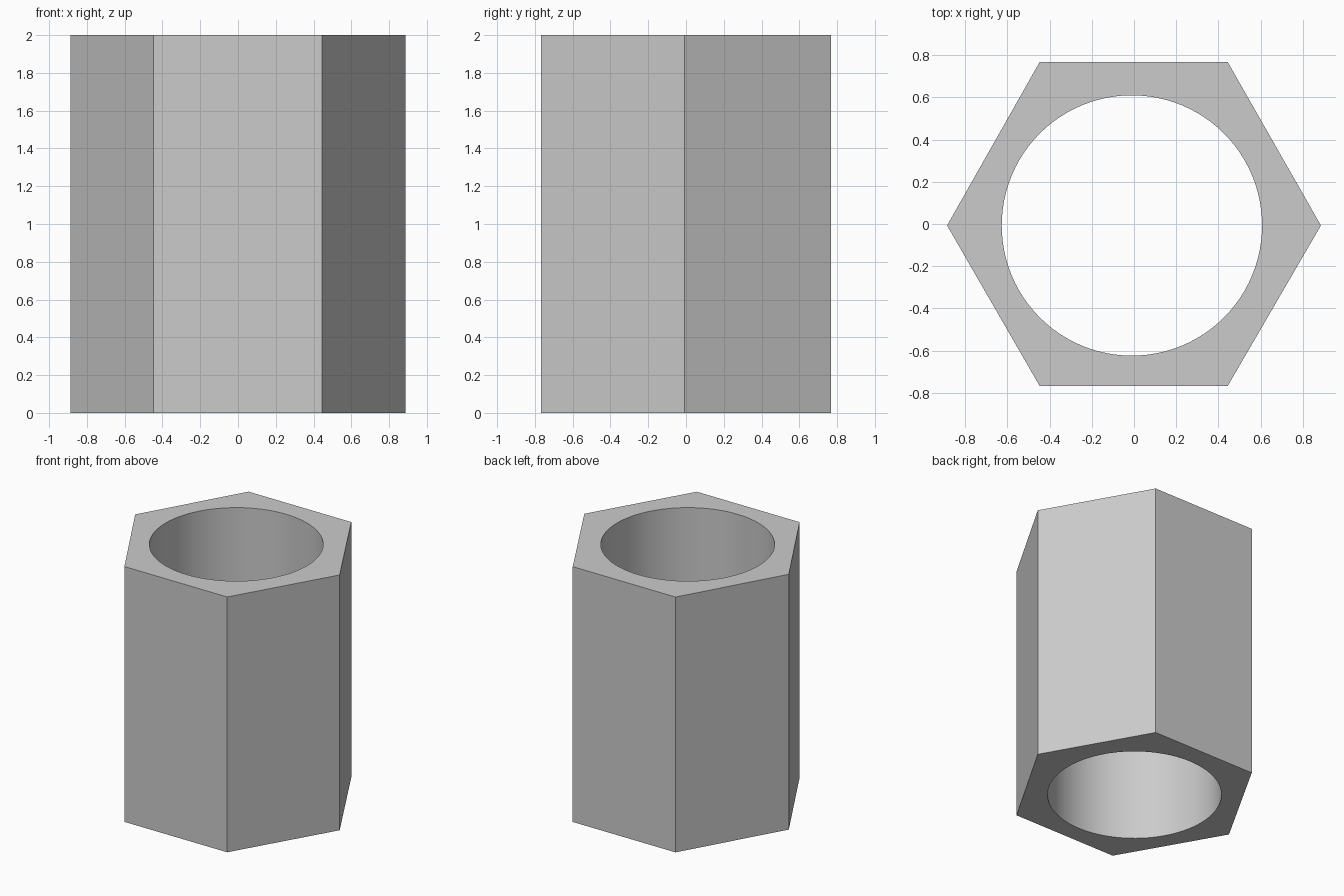
import bpy, bmesh
from math import cos, sin, tau

if "Cube" in bpy.data.objects:
    bpy.data.objects.remove(bpy.data.objects["Cube"])

HEIGHT = 2.0
SEGMENTS = 96
HOLE_R, HOLE_X, HOLE_Y = 0.617, -0.01, -0.007

# Hexagon outline, points on the x axis
hexagon = [(0.886, -0.007), (0.444, 0.768), (-0.447, 0.768),
           (-0.886, -0.007), (-0.447, -0.768), (0.444, -0.768)]
circle = [(HOLE_X + HOLE_R * cos(tau * i / SEGMENTS),
           HOLE_Y + HOLE_R * sin(tau * i / SEGMENTS)) for i in range(SEGMENTS)]

bm = bmesh.new()


def add_wall(points):
    """Extrude a closed outline; return its bottom and top rim edges."""
    rings = [[bm.verts.new((x, y, z)) for x, y in points] for z in (0, HEIGHT)]
    n = len(points)
    for i in range(n):
        j = (i + 1) % n
        bm.faces.new((rings[0][i], rings[0][j], rings[1][j], rings[1][i]))
    return [[bm.edges.get((r[i], r[(i + 1) % n])) for i in range(n)] for r in rings]


# Outer hexagonal wall and round bore
outer = add_wall(hexagon)
inner = add_wall(circle)

# Flat end faces between hexagon and bore
for k in range(2):
    bmesh.ops.triangle_fill(bm, edges=outer[k] + inner[k], use_beauty=True)
bmesh.ops.recalc_face_normals(bm, faces=bm.faces)

mesh = bpy.data.meshes.new("hex_sleeve")
bm.to_mesh(mesh)
bm.free()
sleeve = bpy.data.objects.new("hex_sleeve", mesh)
bpy.context.collection.objects.link(sleeve)

# Smooth bore, crisp outer edges
bpy.context.view_layer.objects.active = sleeve
sleeve.select_set(True)
bpy.ops.object.shade_smooth_by_angle(angle=0.5)
